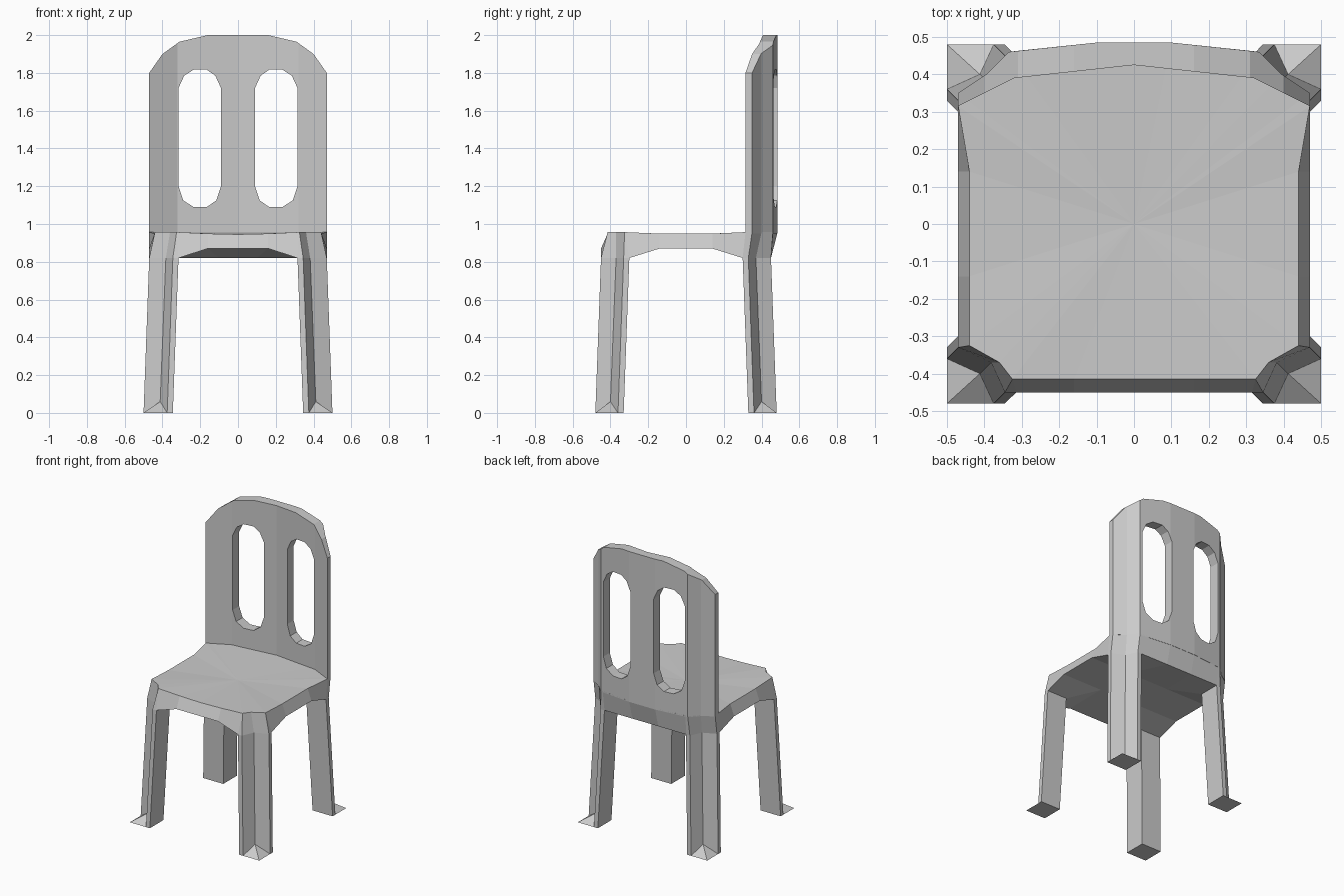
import bpy, bmesh
from mathutils import Vector

if "Cube" in bpy.data.objects:
    bpy.data.objects.remove(bpy.data.objects["Cube"])

grey = bpy.data.materials.new("light_grey_plastic")
grey.diffuse_color = (0.6, 0.6, 0.6, 1)
grey.use_nodes = True
grey.node_tree.nodes["Principled BSDF"].inputs["Base Color"].default_value = grey.diffuse_color


def make(name, verts, faces, mirror=True):
    """Mesh object from points and faces, optionally mirrored across x = 0."""
    me = bpy.data.meshes.new(name)
    me.from_pydata(verts, [], faces)
    bm = bmesh.new()
    bm.from_mesh(me)
    bmesh.ops.remove_doubles(bm, verts=bm.verts, dist=0.0005)
    bmesh.ops.recalc_face_normals(bm, faces=bm.faces)
    bm.to_mesh(me)
    bm.free()
    me.materials.append(grey)
    ob = bpy.data.objects.new(name, me)
    bpy.context.collection.objects.link(ob)
    if mirror:
        mod = ob.modifiers.new("mirror", 'MIRROR')
        mod.merge_threshold = 0.001
    return ob


def prism(name, pts, lo, hi, place):
    """Closed prism of a 2D polygon; place(a, b, h) gives the 3D point."""
    n = len(pts)
    verts = [place(a, b, h) for h in (lo, hi) for a, b in pts]
    faces = [list(range(n)), list(range(n, 2 * n))]
    faces += [(i, (i + 1) % n, (i + 1) % n + n, i + n) for i in range(n)]
    return make(name, verts, faces, mirror=False)


def both_sides(half):
    """Closed outline from a half outline whose first and last points are on x = 0 or face across it."""
    return half + [(-x, y) for x, y in reversed(half) if x > 0]


# Legs: V-shaped section with a notched outer corner and a flat square foot
section = [(0.5, 0.36), (0.5, 0.33), (0.345, 0.33), (0.345, 0.48), (0.375, 0.48), (0.412, 0.40)]


def legs(name, side):
    foot = [(x, side * y, 0.06 if i == 5 else 0) for i, (x, y) in enumerate(section)]
    top = [(x - 0.03, side * (y - 0.03), 0.82) for x, y in section]
    verts = foot + top + [(0.5, side * 0.48, 0)]
    faces = [(i, (i + 1) % 6, (i + 1) % 6 + 6, i + 6) for i in range(6)]
    faces += [(12, 0, 1, 2, 3, 4), (12, 0, 5), (12, 5, 4), (6, 7, 8, 9, 10, 11)]
    make(name, verts, faces)


legs("front_legs", -1)
legs("back_legs", 1)

# Seat: half outline from front centre to back centre (top x, y, z, then lower x, y, z)
rim = [
    (0, -.415, .945, 0, -.45, .87),
    (.16, -.415, .949, .16, -.45, .87),
    (.325, -.415, .957, .315, -.45, .82),
    (.325, -.415, .957, .345, -.45, .82),
    (.36, -.37, .957, .382, -.37, .82),
    (.44, -.325, .957, .47, -.33, .82),
    (.44, -.325, .957, .47, -.30, .82),
    (.44, -.14, .949, .47, -.14, .87),
    (.44, .14, .949, .47, .14, .87),
    (.47, .315, .957, .47, .30, .82),
    (.47, .35, .957, .47, .33, .82),
    (.395, .40, .957, .382, .37, .82),
    (.335, .46, .957, .345, .45, .82),
    (.32, .462, .957, .315, .45, .82),
    (.1, .485, .957, .1, .45, .82),
    (0, .485, .957, 0, .45, .82),
]
n = len(rim)
verts = [r[:3] for r in rim] + [r[3:] for r in rim]
verts += [(0, 0, .943), (.315, -.30, .82), (.315, .30, .82), (.16, -.14, .87), (.16, .14, .87), (0, .14, .87)]
mid, cf, cb, pf, pb, p0 = range(2 * n, 2 * n + 6)
faces = [(i, i + 1, i + 1 + n, i + n) for i in range(n - 1)]
faces += [(mid, i, i + 1) for i in range(n - 1) if rim[i][:3] != rim[i + 1][:3]]
# Underside: raised flat middle sloping down to the legs and the back edge
under = [(1, 2, -cf, -pf), (-cf, 6, 7, -pf), (-pf, 7, 8, -pb), (-pb, 8, 9, -cb),
         (-pb, -cb, 13, 14), (0, 1, -pf, -pb, -p0), (-p0, -pb, 14, 15),
         (2, 3, 4, 5, 6, -cf), (9, 10, 11, 12, 13, -cb)]
faces += [[-k if k < 0 else k + n for k in f] for f in under]
make("seat", verts, faces)

# Backrest: curved plan raised upward, then trimmed to the rounded outline
plan = both_sides([(0, .425), (.32, .39), (.47, .315), (.47, .35), (.395, .40), (.335, .46), (.1, .485)])
back = prism("backrest", plan, 0.95, 2.1, lambda x, y, z: (x, y, z))

upright = lambda x, z, y: (x, y, z)
shape = prism("outline_cutter", both_sides(
    [(.6, .9), (.6, 1.62), (.47, 1.8), (.40, 1.9), (.31, 1.965), (.16, 2.0)]), 0, 1, upright)
slot = [(.09, 1.2), (.115, 1.125), (.165, 1.09), (.235, 1.09), (.29, 1.125), (.315, 1.2),
        (.315, 1.72), (.285, 1.785), (.235, 1.817), (.165, 1.817), (.12, 1.785), (.09, 1.72)]
slots = [prism("slot_cutter", [(s * x, z) for x, z in slot], 0, 1, upright) for s in (1, -1)]

for cutter, op in [(shape, 'INTERSECT')] + [(c, 'DIFFERENCE') for c in slots]:
    cutter.hide_render = True
    mod = back.modifiers.new("cut", 'BOOLEAN')
    mod.operation = op
    mod.solver = 'EXACT'
    mod.object = cutter

# Bake the cuts and drop the cutters
baked = bpy.data.meshes.new_from_object(back.evaluated_get(bpy.context.evaluated_depsgraph_get()))
back.modifiers.clear()
back.data = baked
for cutter in [shape] + slots:
    bpy.data.objects.remove(cutter)
